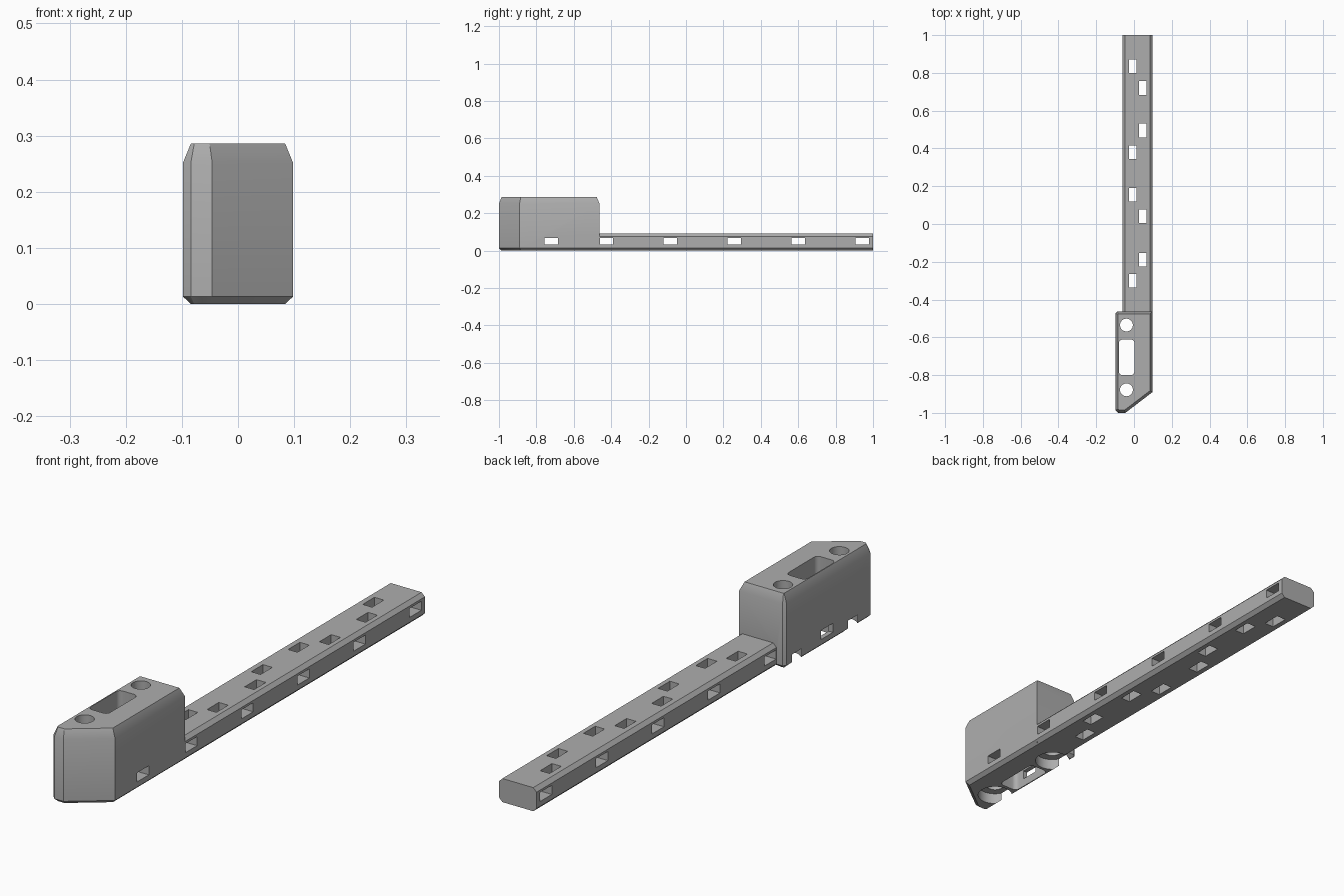
import bpy, bmesh
from math import pi, cos, sin
from mathutils import Vector

cube = bpy.data.objects.get("Cube")
if cube:
    bpy.data.objects.remove(cube, do_unlink=True)

grey = bpy.data.materials.new("plain_grey")
grey.use_nodes = True
colour = (0.42, 0.42, 0.42, 1)
grey.diffuse_color = colour
grey.node_tree.nodes["Principled BSDF"].inputs["Base Color"].default_value = colour


def finish(name, bm):
    bmesh.ops.recalc_face_normals(bm, faces=bm.faces)
    mesh = bpy.data.meshes.new(name)
    bm.to_mesh(mesh)
    bm.free()
    mesh.materials.append(grey)
    ob = bpy.data.objects.new(name, mesh)
    bpy.context.collection.objects.link(ob)
    return ob


def loft(bm, rings):
    """Skin a stack of equal-length rings and cap both ends."""
    rows = [[bm.verts.new(p) for p in r] for r in rings]
    n = len(rows[0])
    for a, b in zip(rows, rows[1:]):
        for i in range(n):
            j = (i + 1) % n
            bm.faces.new((a[i], a[j], b[j], b[i]))
    bm.faces.new(rows[0][::-1])
    bm.faces.new(rows[-1])


def inset(poly, d):
    """Offset a convex counter-clockwise outline inward by d."""
    pts = [Vector(p) for p in poly]
    out = []
    for i, p in enumerate(pts):
        a = (p - pts[i - 1]).normalized()
        b = (pts[(i + 1) % len(pts)] - p).normalized()
        na, nb = Vector((-a.y, a.x)), Vector((-b.y, b.x))
        out.append(p + (na + nb) * d / (1 + na.dot(nb)))
    return out


def prism(bm, outline, z0, z1):
    loft(bm, [[(x, y, z) for x, y in outline] for z in (z0, z1)])


def box(bm, x0, x1, y0, y1, z0, z1):
    prism(bm, [(x0, y0), (x1, y0), (x1, y1), (x0, y1)], z0, z1)


def circle(x, y, r, n=48):
    return [(x + r * cos(2 * pi * i / n), y + r * sin(2 * pi * i / n)) for i in range(n)]


def boolean(target, other, operation):
    mod = target.modifiers.new("boolean", 'BOOLEAN')
    mod.object, mod.operation, mod.solver = other, operation, 'EXACT'
    bpy.context.view_layer.objects.active = target
    bpy.ops.object.modifier_apply(modifier=mod.name)
    bpy.data.objects.remove(other, do_unlink=True)


# Head block: chamfered outline with one long slanted front corner
outline = [(-0.084, -1), (-0.046, -1), (0.098, -0.89), (0.098, -0.463),
           (-0.088, -0.463), (-0.098, -0.473), (-0.098, -0.985)]
small = inset(outline, 0.014)
bm = bmesh.new()
loft(bm, [[(x, y, z) for x, y in ring] for ring, z in
          ((small, 0), (outline, 0.013), (outline, 0.252), (small, 0.286))])
body = finish("slotted_rail_with_head", bm)

# Rail: chamfered bar running back from the head
left, right, top, c = -0.062, 0.098, 0.091, 0.014
section = [(left + c, 0), (right - c, 0), (right, c), (right, top - c),
           (right - c, top), (left + c, top), (left, top - c), (left, c)]
bm = bmesh.new()
loft(bm, [[(x, y, z) for x, z in section] for y in (-0.6, 1)])
boolean(body, finish("rail", bm), 'UNION')

# Vertical openings: staggered rail windows, bolt holes and rounded slot
bolts = (-0.535, -0.878)
bm = bmesh.new()
for x, rows in ((-0.007, (0.835, 0.38, 0.155, -0.3)), (0.046, (0.72, 0.495, 0.04, -0.19))):
    for y in rows:
        box(bm, x - 0.02, x + 0.02, y - 0.036, y + 0.036, -0.1, 0.2)
for y in bolts:
    prism(bm, circle(-0.04, y, 0.034), -0.1, 0.4)
slot, r = [], 0.018
for k, (x, y) in enumerate(((0.002 - r, -0.612 - r), (-0.08 + r, -0.612 - r),
                            (-0.08 + r, -0.8 + r), (0.002 - r, -0.8 + r))):
    for i in range(7):
        a = (k + i / 6) * pi / 2
        slot.append((x + r * cos(a), y + r * sin(a)))
prism(bm, slot, -0.1, 0.4)
boolean(body, finish("vertical_cutter", bm), 'DIFFERENCE')

# Cross windows through the sides, and bolt recesses underneath
bm = bmesh.new()
for y in (-0.72, -0.425, -0.083, 0.259, 0.601, 0.943):
    box(bm, -0.2, 0.2, y - 0.036, y + 0.036, 0.033, 0.068)
for y in bolts:
    prism(bm, circle(-0.04, y, 0.065), -0.1, 0.043)
boolean(body, finish("side_cutter", bm), 'DIFFERENCE')

# Soft shading across shallow chamfers, crisp elsewhere
bpy.ops.object.select_all(action='DESELECT')
body.select_set(True)
bpy.context.view_layer.objects.active = body
bpy.ops.object.shade_smooth_by_angle(angle=pi / 6)
